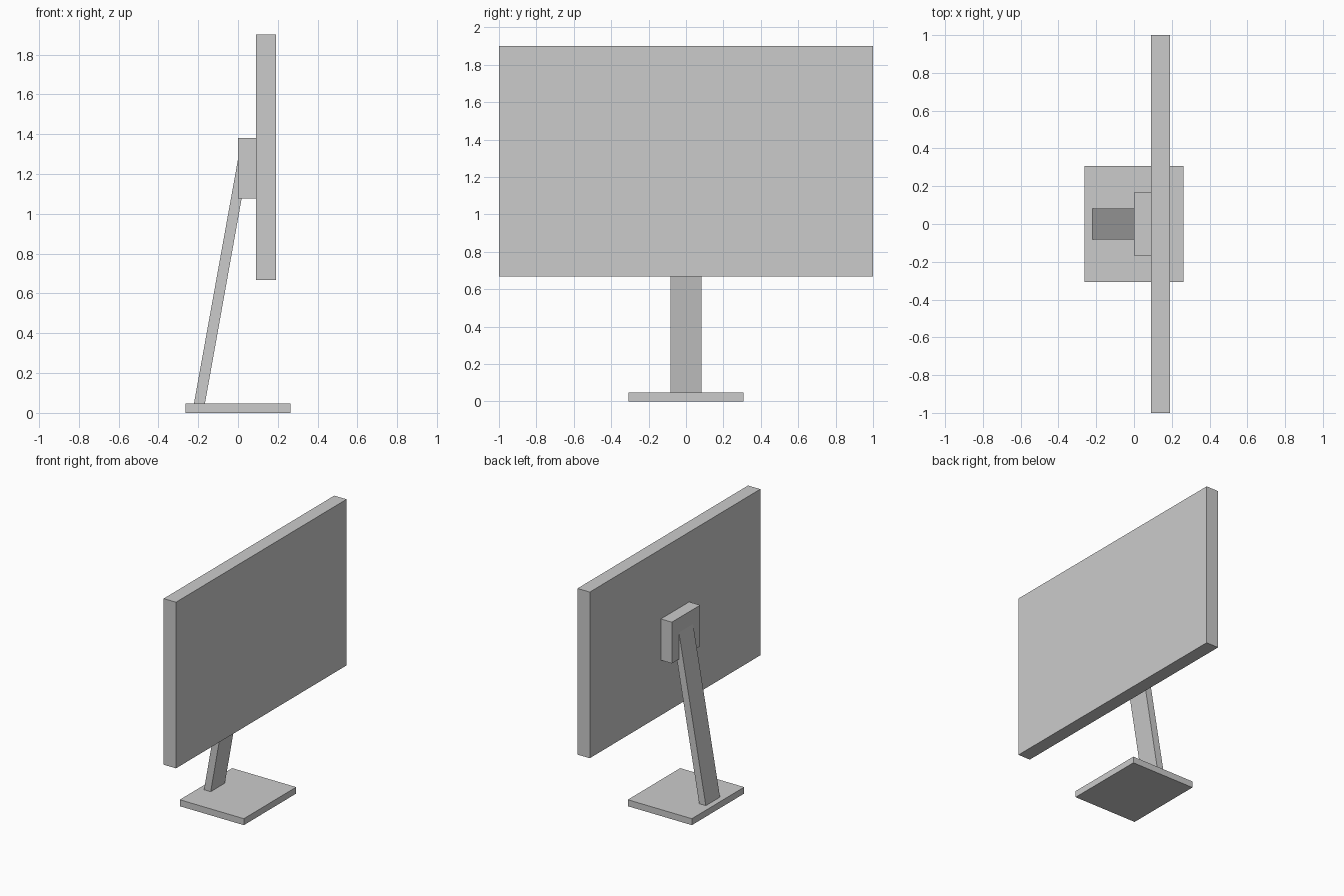
import bpy, bmesh

if "Cube" in bpy.data.objects:
    bpy.data.objects.remove(bpy.data.objects["Cube"])


def prism(name, profile, half_width):
    """Extrude an x-z side profile symmetrically along y."""
    bm = bmesh.new()
    face = bm.faces.new([bm.verts.new((x, -half_width, z)) for x, z in profile])
    ext = bmesh.ops.extrude_face_region(bm, geom=[face])["geom"]
    verts = [v for v in ext if isinstance(v, bmesh.types.BMVert)]
    bmesh.ops.translate(bm, verts=verts, vec=(0, 2 * half_width, 0))
    bmesh.ops.recalc_face_normals(bm, faces=bm.faces)
    mesh = bpy.data.meshes.new(name)
    bm.to_mesh(mesh)
    bm.free()
    obj = bpy.data.objects.new(name, mesh)
    bpy.context.collection.objects.link(obj)
    return obj


def box(name, x0, x1, z0, z1, half_width):
    return prism(name, [(x0, z0), (x1, z0), (x1, z1), (x0, z1)], half_width)


# Flat foot plate
box("base", -0.263, 0.263, 0, 0.048, 0.307)

# Display panel facing +x
box("screen", 0.09, 0.191, 0.667, 1.90, 1.0)

# Block on the back of the panel
box("mount", 0, 0.09, 1.076, 1.382, 0.166)

# Leaning arm, trimmed where it meets the mount
prism("arm", [(-0.221, 0.048), (-0.166, 0.048), (0.018, 1.076),
              (0, 1.076), (0, 1.274)], 0.083)
